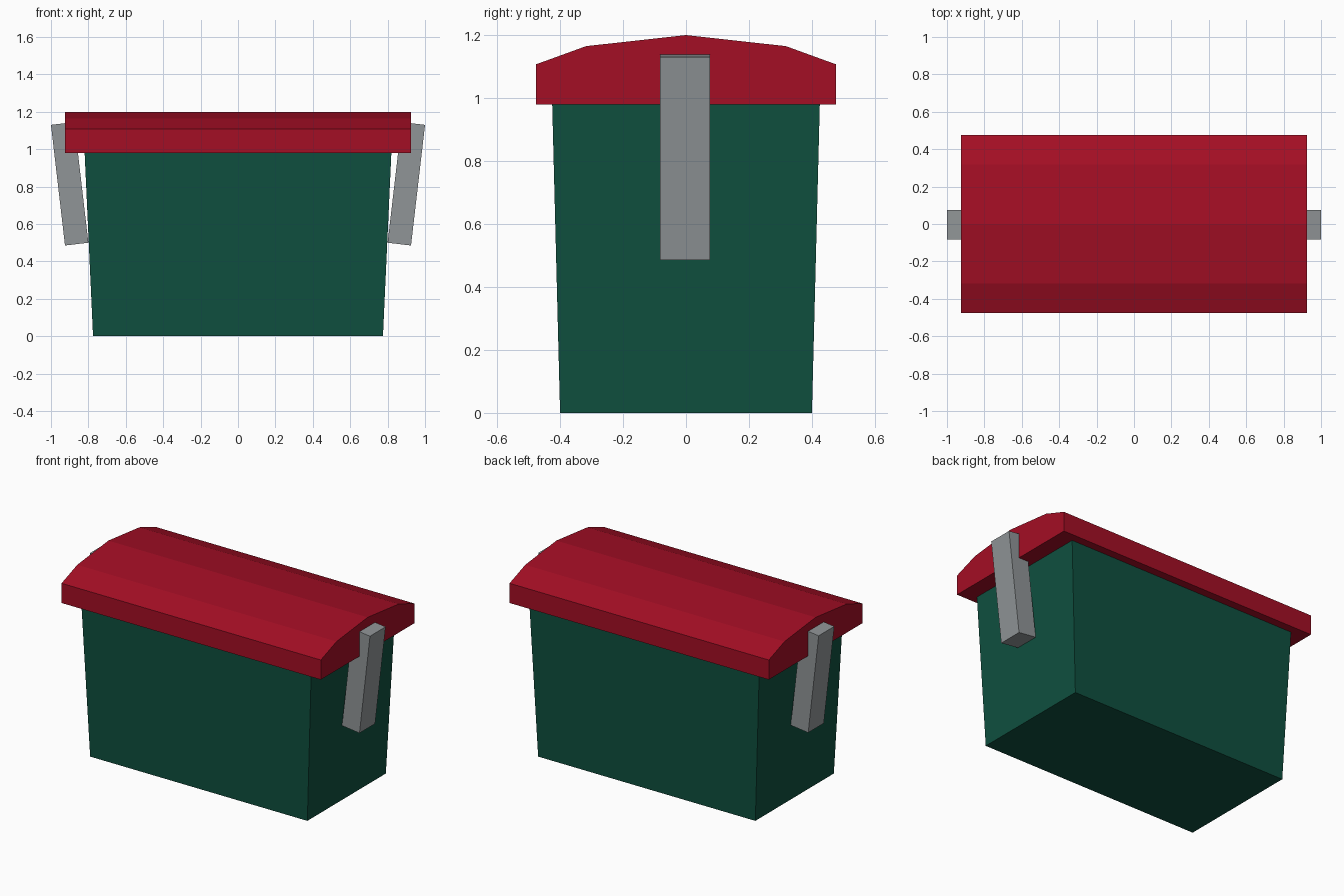
import bpy

if "Cube" in bpy.data.objects:
    bpy.data.objects.remove(bpy.data.objects["Cube"])


def material(name, color):
    m = bpy.data.materials.new(name)
    m.diffuse_color = (*color, 1.0)
    m.use_nodes = True
    m.node_tree.nodes["Principled BSDF"].inputs["Base Color"].default_value = m.diffuse_color
    return m


GREEN = material("dark green", (0.0048, 0.080, 0.050))
RED = material("deep red", (0.370, 0.0044, 0.018))
GREY = material("grey", (0.28, 0.30, 0.31))


def loft(name, start, end, mat):
    """Solid between two matching closed outlines of 3D points."""
    n = len(start)
    faces = [tuple(reversed(range(n))), tuple(range(n, 2 * n))]
    faces += [(i, (i + 1) % n, n + (i + 1) % n, n + i) for i in range(n)]
    mesh = bpy.data.meshes.new(name)
    mesh.from_pydata(start + end, [], faces)
    mesh.materials.append(mat)
    obj = bpy.data.objects.new(name, mesh)
    bpy.context.collection.objects.link(obj)
    return obj


def rect(x, y, z):
    return [(-x, -y, z), (x, -y, z), (x, y, z), (-x, y, z)]


# Tapered box body
loft("body", rect(0.775, 0.40, 0), rect(0.82, 0.425, 0.98), GREEN)

# Arched lid: one profile extruded along x
profile = [(-0.477, 0.98), (0.477, 0.98), (0.477, 1.107), (0.317, 1.165),
           (0, 1.20), (-0.317, 1.165), (-0.477, 1.107)]
loft("lid", [(-0.925, y, z) for y, z in profile],
     [(0.925, y, z) for y, z in profile], RED)

# Tilted side handles, mirrored left and right
outline = [(0.80, 0.50), (0.925, 0.485), (1.0, 1.13), (0.875, 1.145)]
for side, s in (("right", 1), ("left", -1)):
    pts = outline if s > 0 else [(-x, z) for x, z in reversed(outline)]
    loft(side + "_handle", [(x, -0.083, z) for x, z in reversed(pts)],
         [(x, 0.076, z) for x, z in reversed(pts)], GREY)
